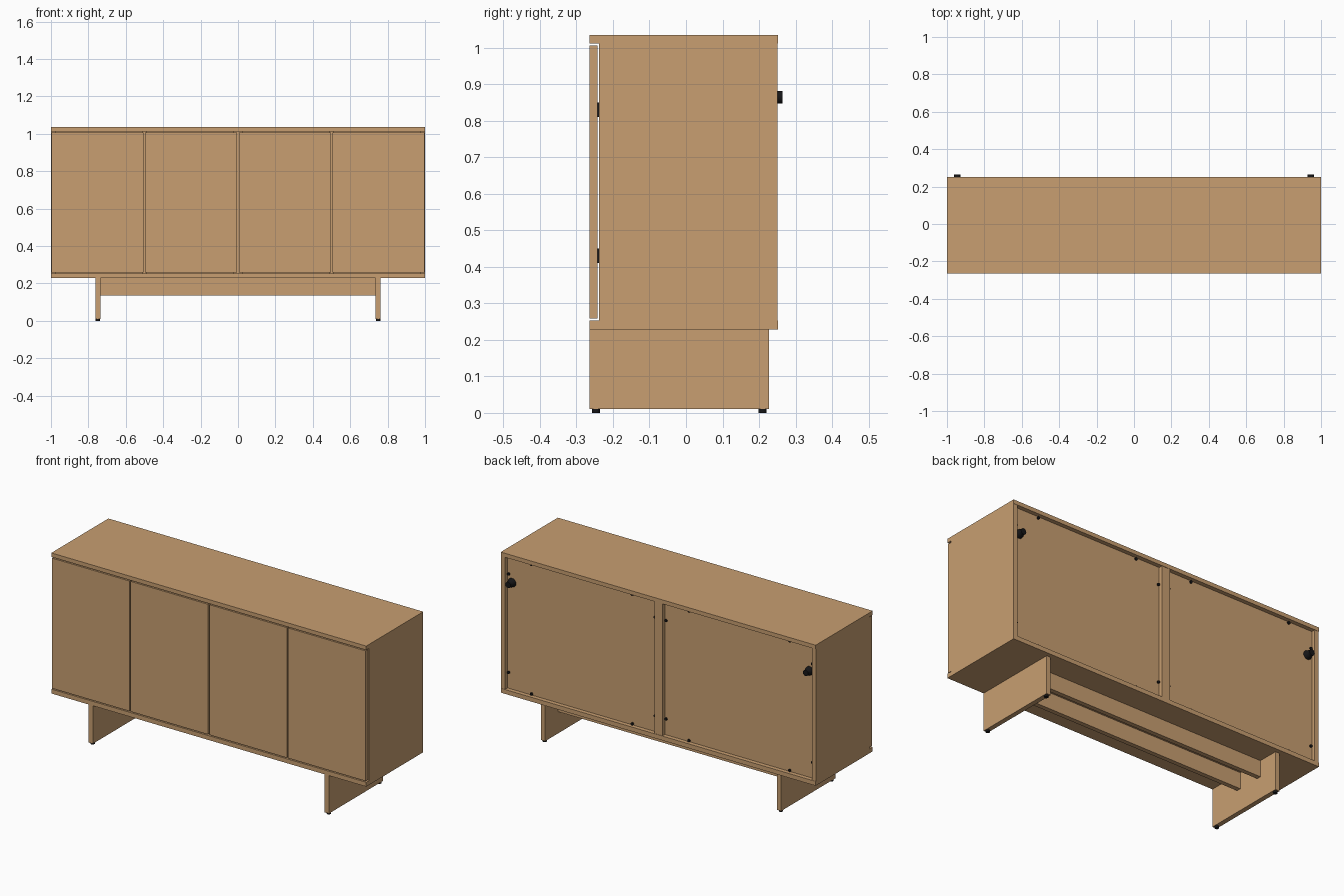
import bpy, math

if "Cube" in bpy.data.objects:
    bpy.data.objects.remove(bpy.data.objects["Cube"])


def material(name, rgb):
    m = bpy.data.materials.new(name)
    m.diffuse_color = (*rgb, 1)
    m.use_nodes = True
    m.node_tree.nodes["Principled BSDF"].inputs["Base Color"].default_value = m.diffuse_color
    return m


wood = material("light oak", (0.58, 0.345, 0.165))
black = material("black plastic", (0.008, 0.008, 0.009))


def box(name, x, y, z, mat=wood):
    """Box from (min, max) ranges on each axis."""
    bpy.ops.mesh.primitive_cube_add(size=1, location=[(a + b) / 2 for a, b in (x, y, z)])
    o = bpy.context.object
    o.name = name
    o.scale = [b - a for a, b in (x, y, z)]
    bpy.ops.object.transform_apply(location=False, rotation=False, scale=True)
    o.data.materials.append(mat)
    return o


def disc(name, loc, r1, r2, depth, rot=(0, 0, 0)):
    """Black round fitting; r2 is the far end along the local axis."""
    bpy.ops.mesh.primitive_cone_add(vertices=20, radius1=r1, radius2=r2, depth=depth,
                                    location=loc, rotation=rot)
    o = bpy.context.object
    o.name = name
    o.data.materials.append(black)
    bpy.ops.object.shade_smooth_by_angle(angle=math.radians(35))
    return o


BACK = (-math.pi / 2, 0, 0)   # cone tip towards +y
T = 0.026                     # board thickness

# carcass
box("top_panel", (-1, 1), (-0.265, 0.252), (1.012, 1.035))
box("bottom_panel", (-1, 1), (-0.265, 0.252), (0.228, 0.253))
box("centre_divider", (-T, T), (-0.238, 0.25), (0.253, 1.012))

# four doors with narrow gaps
for i, (a, b) in enumerate(((-0.996, -0.504), (-0.496, -0.006), (0.006, 0.496), (0.504, 0.996))):
    box(f"door_{i + 1}", (a, b), (-0.265, -0.243), (0.259, 1.006))

# mirrored left and right parts
for s, side in ((-1, "left"), (1, "right")):
    def span(a, b):
        return tuple(sorted((s * a, s * b)))

    box(f"{side}_side_panel", span(1 - T, 1), (-0.238, 0.25), (0.253, 1.012))
    box(f"{side}_back_panel", span(T, 1 - T), (0.216, 0.228), (0.253, 1.012))
    box(f"{side}_inner_upright", span(0.487, 0.513), (-0.238, 0.216), (0.253, 1.012))
    box(f"{side}_leg_panel", span(0.736, 0.763), (-0.265, 0.227), (0.01, 0.228))

    # foot glides
    for end, y in (("front", -0.247), ("back", 0.21)):
        disc(f"{side}_{end}_foot", (s * 0.75, y, 0.006), 0.011, 0.011, 0.012)

    # cable grommet on the back
    disc(f"{side}_grommet", (s * 0.945, 0.241, 0.865), 0.026, 0.016, 0.03, BACK)
    disc(f"{side}_grommet_cap", (s * 0.945, 0.259, 0.865), 0.017, 0.017, 0.012, BACK)

    # back panel clips along the edges
    clips = [(x, z) for x in (0.18, 0.82) for z in (0.26, 1.004)]
    clips += [(x, z) for x in (0.034, 0.966) for z in (0.345, 0.91)]
    for k, (x, z) in enumerate(clips):
        disc(f"{side}_panel_clip_{k + 1}", (s * x, 0.231, z), 0.008, 0.008, 0.007, BACK)

    # door hinges in the gap
    for k, z in enumerate((0.43, 0.83)):
        box(f"{side}_hinge_{k + 1}", span(0.97, 0.985), (-0.244, -0.237), (z - 0.02, z + 0.02), black)

# stretcher rails between the legs
for name, y in (("front_rail", -0.06), ("back_rail", 0.097)):
    box(name, (-0.736, 0.736), (y - 0.013, y + 0.013), (0.135, 0.228))
